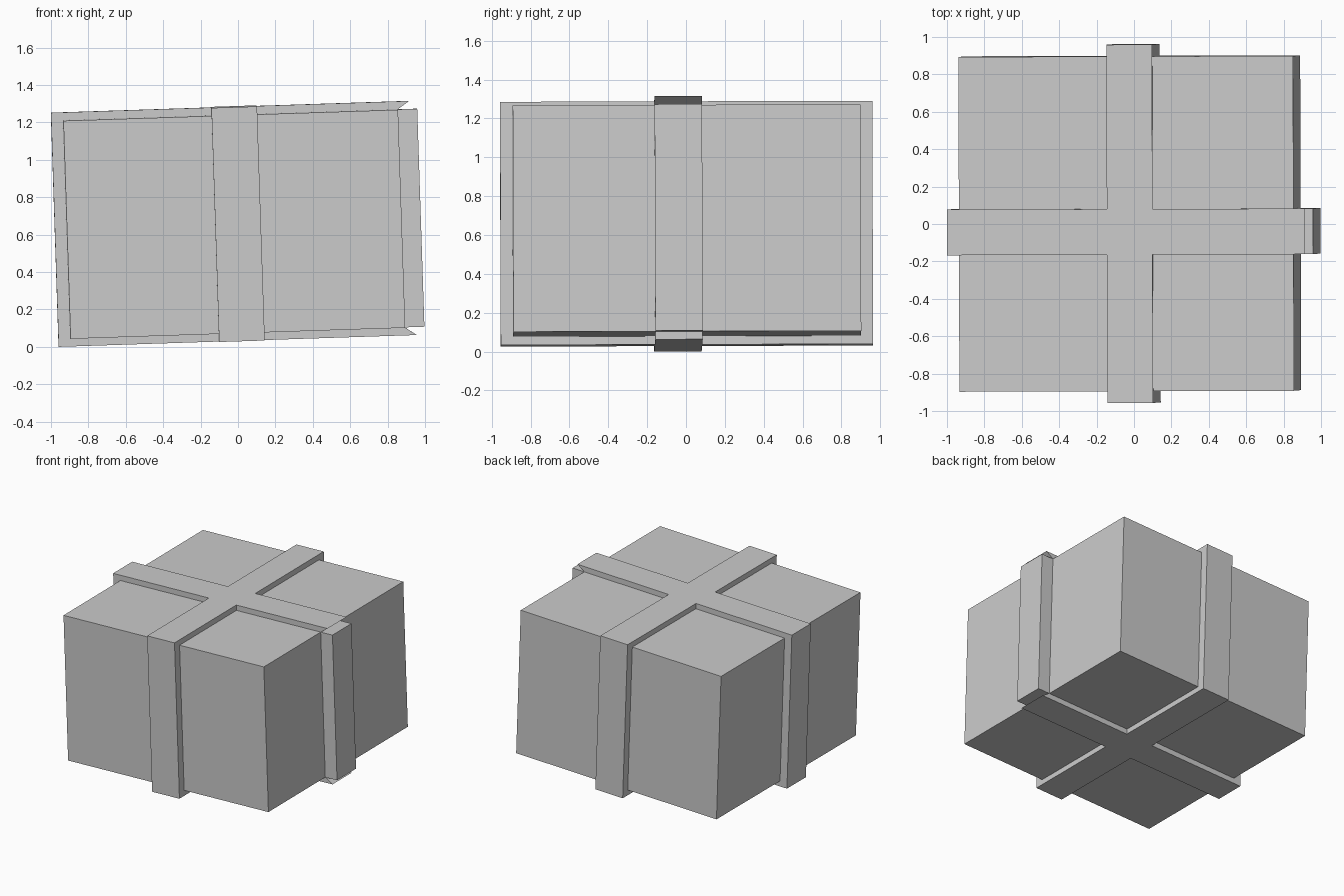
import bpy, bmesh
from mathutils import Matrix, Vector, Euler

if "Cube" in bpy.data.objects:
    bpy.data.objects.remove(bpy.data.objects["Cube"])

HALF = Vector((0.895, 0.895, 0.583))      # half size of the box
OUT = Vector((0.063, 0.063, 0.043))       # ribbon thickness per axis
RIBBON_X, RIBBON_Y, RIBBON_W = 0.02, -0.043, 0.122
TILT = Matrix.Translation((-0.0225, 0.0025, 0.6575)) @ Euler((0.003, -0.033, 0.003)).to_matrix().to_4x4()


def extrude(bm, faces, shift):
    """Extrude a face region, moving each new vertex by shift(co)."""
    res = bmesh.ops.extrude_face_region(bm, geom=faces)
    old = [f for f in faces if f.is_valid]
    for v in [g for g in res["geom"] if isinstance(g, bmesh.types.BMVert)]:
        v.co += shift(v.co)
    if old:
        bmesh.ops.delete(bm, geom=old, context='FACES')


def outward(co):
    """Offset away from every box side the vertex lies on."""
    return Vector([(OUT[i] if co[i] > 0 else -OUT[i]) if abs(co[i]) > HALF[i] - 0.001 else 0
                   for i in range(3)])


def on_ribbon(c):
    return abs(c.x - RIBBON_X) < 0.1 or abs(c.y - RIBBON_Y) < 0.1


def outside(c):
    return any(abs(c[i]) > HALF[i] + 0.001 for i in range(3))


def build(name, keep_ribbon):
    bm = bmesh.new()
    bmesh.ops.create_cube(bm, size=2, matrix=Matrix.Diagonal((*HALF, 1)))
    # cut the ribbon lines around the box
    for axis, mid in ((Vector((1, 0, 0)), RIBBON_X), (Vector((0, 1, 0)), RIBBON_Y)):
        for s in (-1, 1):
            bmesh.ops.bisect_plane(bm, geom=bm.verts[:] + bm.edges[:] + bm.faces[:],
                                   plane_co=axis * (mid + s * RIBBON_W), plane_no=axis)
    strips = [f for f in bm.faces if on_ribbon(f.calc_center_median())]
    right = [f for f in strips if f.calc_center_median().x > HALF.x - 0.01]
    # mitred main ribbon, then the separate thicker right-hand strip
    extrude(bm, [f for f in strips if f not in right], outward)
    extrude(bm, right, lambda co: Vector((0.105, 0, 0)))
    bmesh.ops.recalc_face_normals(bm, faces=bm.faces[:])
    drop = [f for f in bm.faces if outside(f.calc_center_median()) != keep_ribbon]
    bmesh.ops.delete(bm, geom=drop, context='FACES')
    # merge the cut lines that leave flat neighbouring faces
    bmesh.ops.dissolve_limit(bm, angle_limit=0.01, verts=bm.verts[:], edges=bm.edges[:])
    bm.transform(TILT)
    mesh = bpy.data.meshes.new(name)
    bm.to_mesh(mesh)
    bm.free()
    obj = bpy.data.objects.new(name, mesh)
    bpy.context.collection.objects.link(obj)


build("box", False)
build("ribbon", True)
